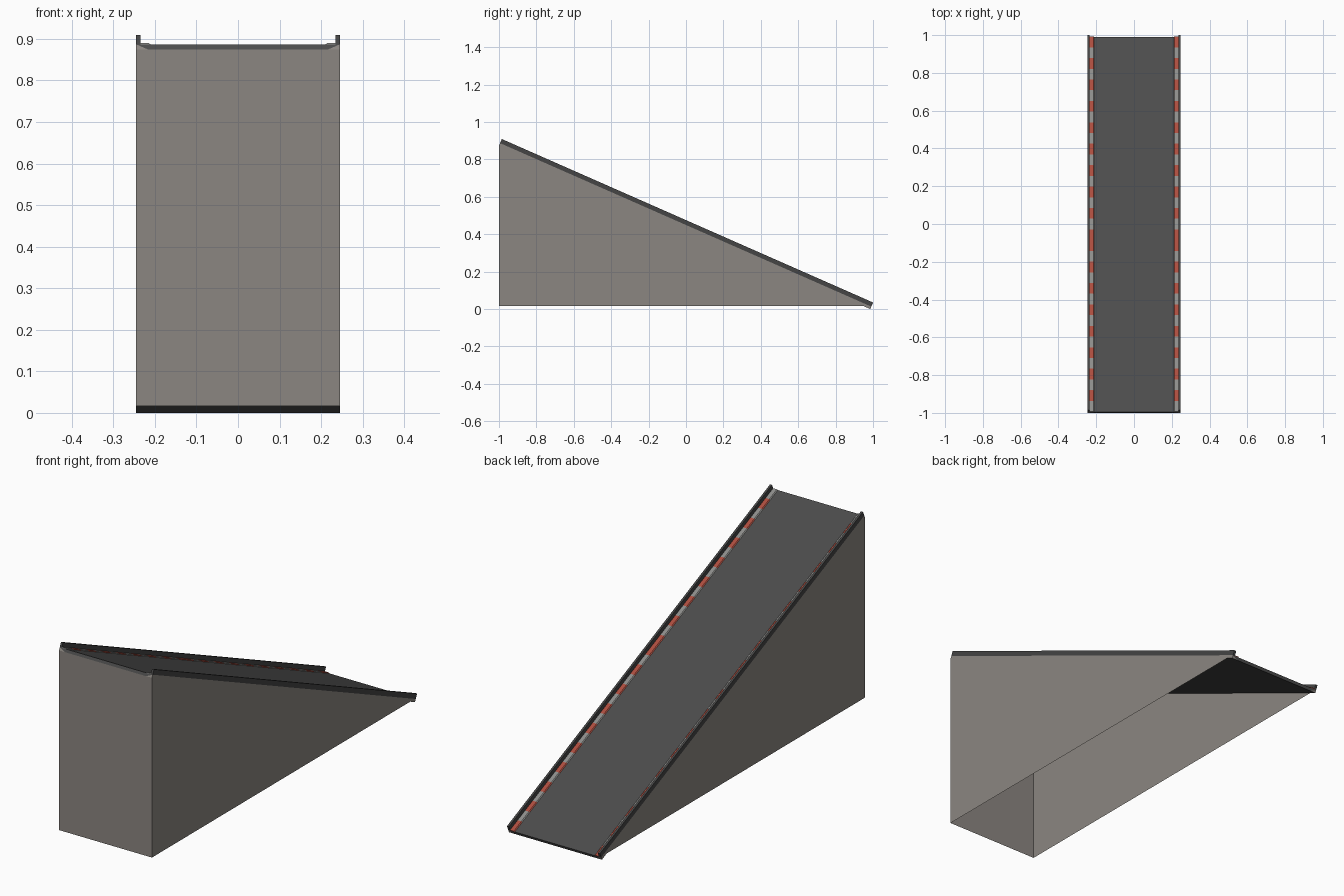
import bpy, bmesh
from math import atan2, cos, sin, hypot

cube = bpy.data.objects.get("Cube")
if cube:
    bpy.data.objects.remove(cube, do_unlink=True)


def material(name, r, g, b):
    m = bpy.data.materials.new(name)
    m.use_nodes = True
    m.diffuse_color = (r, g, b, 1)
    m.node_tree.nodes["Principled BSDF"].inputs["Base Color"].default_value = (r, g, b, 1)
    return m


CONCRETE = material("warm grey concrete", 0.26, 0.24, 0.22)
ASPHALT = material("dark asphalt", 0.072, 0.072, 0.072)
RAIL = material("dark rail", 0.058, 0.058, 0.058)
RED = material("kerb red", 0.42, 0.075, 0.05)
PALE = material("kerb grey", 0.27, 0.27, 0.26)

# Slope runs from the high front edge down to the low back edge
HIGH_Y, HIGH_Z, LOW_Y, BASE_Z = -1.0, 0.874, 0.985, 0.016
LENGTH = hypot(LOW_Y - HIGH_Y, HIGH_Z)
ANGLE = atan2(HIGH_Z, LOW_Y - HIGH_Y)
HALF, DECK = 0.2455, 0.0142


def on_slope(x, u, w):
    """x across, u down the slope, w square to the slope."""
    return (x, HIGH_Y + u * cos(ANGLE) + w * sin(ANGLE),
            HIGH_Z - u * sin(ANGLE) + w * cos(ANGLE))


def finish(name, bm, mats):
    mesh = bpy.data.meshes.new(name)
    bm.to_mesh(mesh)
    bm.free()
    for m in mats:
        mesh.materials.append(m)
    obj = bpy.data.objects.new(name, mesh)
    bpy.context.collection.objects.link(obj)
    return obj


def extrude_down(name, profile, mats, cells=1, cell_rule=None, face_rule=None):
    """Sweep an (x, w) profile down the slope in equal cells."""
    bm = bmesh.new()
    rings = [[bm.verts.new(on_slope(x, LENGTH * i / cells, w)) for x, w in profile]
             for i in range(cells + 1)]
    n = len(profile)
    for i in range(cells):
        for j in range(n):
            k = (j + 1) % n
            f = bm.faces.new((rings[i][j], rings[i][k], rings[i + 1][k], rings[i + 1][j]))
            f.material_index = cell_rule(i) if cell_rule else 0
    for ring, i in ((rings[0], 0), (rings[-1], cells - 1)):
        bm.faces.new(ring).material_index = cell_rule(i) if cell_rule else 0
    bmesh.ops.recalc_face_normals(bm, faces=bm.faces)
    if face_rule:
        for f in bm.faces:
            f.material_index = face_rule(f.normal)
    return finish(name, bm, mats)


def kerb_colour(i):
    """Alternating cells in two lengths, doubled red where they join."""
    k = 34 - i
    return (k if k < 19 else k - 19) % 2


# Road deck with tapered edges
extrude_down("road_deck", [(-0.2155, 0), (0.2155, 0), (HALF, DECK), (-HALF, DECK)], [ASPHALT])

for side, s in (("left", 1), ("right", -1)):
    # Concrete edge below the deck, dark underneath
    extrude_down(side + "_edge_trim",
                 [(s * 0.2155, 0), (s * HALF, 0), (s * HALF, DECK)],
                 [CONCRETE, ASPHALT],
                 face_rule=lambda normal: int(normal.z < -0.8))
    # Striped kerb
    extrude_down(side + "_kerb",
                 [(s * 0.211, DECK), (s * 0.215, 0.0175), (s * 0.235, 0.0175), (s * 0.235, DECK)],
                 [RED, PALE], cells=35, cell_rule=kerb_colour)
    # Upright outer rail
    extrude_down(side + "_rail",
                 [(s * 0.235, DECK), (s * HALF, DECK), (s * HALF, 0.038), (s * 0.235, 0.038)],
                 [RAIL])

# Open-bottomed support: two triangular side walls and a front wall
bm = bmesh.new()
toe_y = LOW_Y - BASE_Z * (LOW_Y - HIGH_Y) / HIGH_Z
corners = {}
for s in (1, -1):
    corners[s] = [bm.verts.new((s * HALF, y, z)) for y, z in
                  ((HIGH_Y, BASE_Z), (toe_y, BASE_Z), (HIGH_Y, HIGH_Z))]
bm.faces.new(corners[1])
bm.faces.new(corners[-1][::-1])
bm.faces.new((corners[-1][0], corners[1][0], corners[1][2], corners[-1][2]))
finish("support_walls", bm, [CONCRETE])
